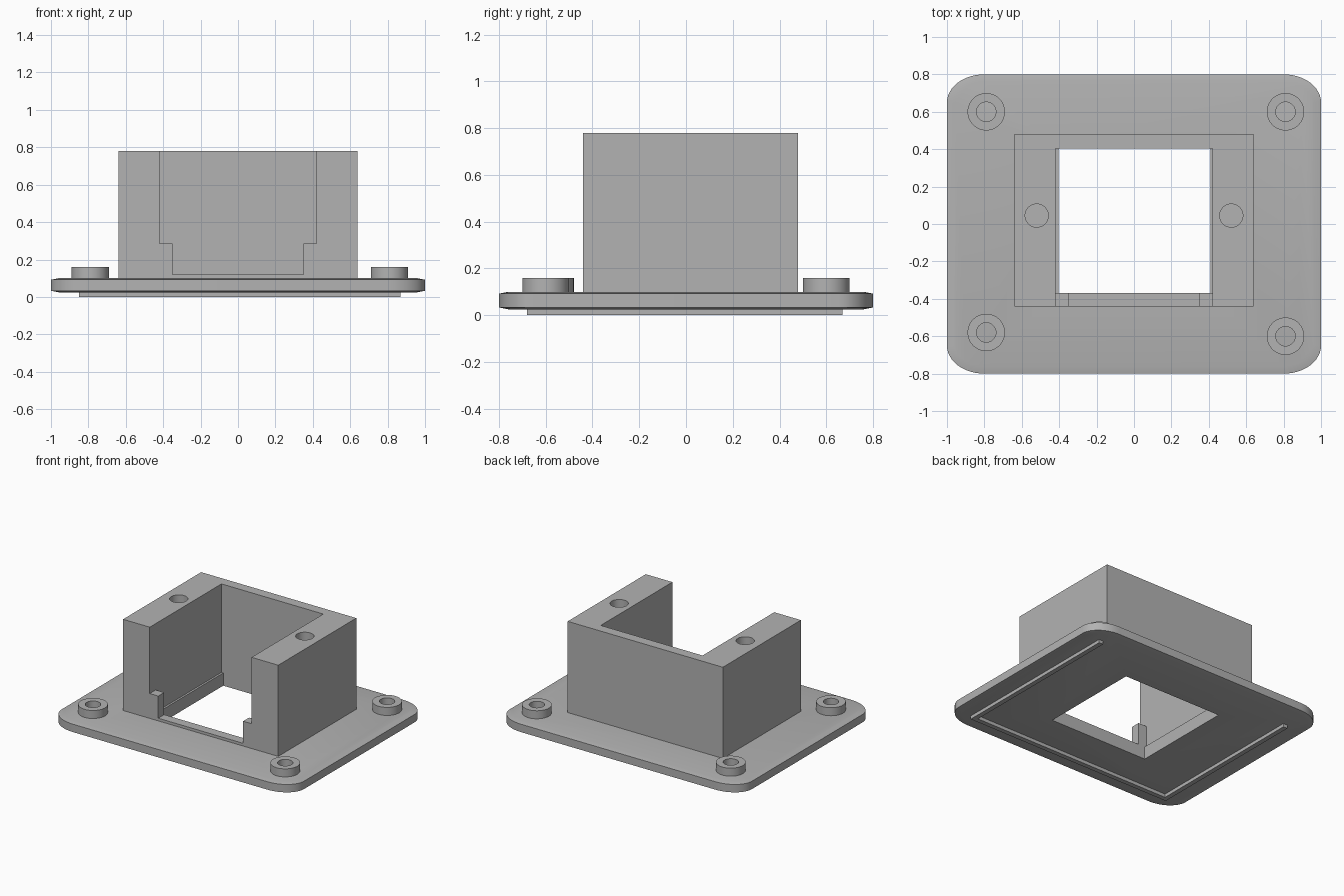
import bpy, bmesh
from math import cos, sin, pi, radians

default = bpy.data.objects.get("Cube")
if default:
    bpy.data.objects.remove(default, do_unlink=True)

grey = bpy.data.materials.new("plain_grey")
grey.use_nodes = True
grey.diffuse_color = (0.45, 0.45, 0.45, 1)
grey.node_tree.nodes["Principled BSDF"].inputs["Base Color"].default_value = (0.45, 0.45, 0.45, 1)


def finish(name, bm):
    bmesh.ops.recalc_face_normals(bm, faces=bm.faces)
    mesh = bpy.data.meshes.new(name)
    bm.to_mesh(mesh)
    bm.free()
    mesh.materials.append(grey)
    obj = bpy.data.objects.new(name, mesh)
    bpy.context.collection.objects.link(obj)
    return obj


def loft(name, rings):
    """Closed solid through a stack of matching outlines."""
    bm = bmesh.new()
    loops = [[bm.verts.new(p) for p in ring] for ring in rings]
    n = len(loops[0])
    for a, b in zip(loops, loops[1:]):
        for i in range(n):
            j = (i + 1) % n
            bm.faces.new((a[i], a[j], b[j], b[i]))
    bm.faces.new(loops[0][::-1])
    bm.faces.new(loops[-1])
    return finish(name, bm)


def box(name, x0, x1, y0, y1, z0, z1):
    corners = [(x0, y0), (x1, y0), (x1, y1), (x0, y1)]
    return loft(name, [[(x, y, z) for x, y in corners] for z in (z0, z1)])


def disc(x, y, r, z, n=40):
    return [(x + r * cos(2 * pi * i / n), y + r * sin(2 * pi * i / n), z) for i in range(n)]


def rounded(inset, z, steps=12):
    """Rectangle outline with elliptical corners."""
    pts = []
    for k, (sx, sy) in enumerate([(1, 1), (-1, 1), (-1, -1), (1, -1)]):
        for i in range(steps + 1):
            a = (k + i / steps) * pi / 2
            pts.append((sx * 0.8 + (0.2 - inset) * cos(a), sy * 0.65 + (0.15 - inset) * sin(a), z))
    return pts


def cut(obj, cutter):
    cutter.hide_render = True
    mod = obj.modifiers.new("cut", 'BOOLEAN')
    mod.operation = 'DIFFERENCE'
    mod.solver = 'EXACT'
    mod.object = cutter
    bpy.context.view_layer.objects.active = obj
    bpy.ops.object.modifier_apply(modifier=mod.name)
    bpy.data.objects.remove(cutter, do_unlink=True)


def smooth(obj):
    bpy.ops.object.select_all(action='DESELECT')
    obj.select_set(True)
    bpy.context.view_layer.objects.active = obj
    bpy.ops.object.shade_smooth_by_angle(angle=radians(30))


def opening():
    return box("opening_cutter", -0.405, 0.41, -0.37, 0.405, -0.5, 0.5)


# Base plate with softened rim and central opening
plate = loft("base_plate", [rounded(0.04, 0.025), rounded(0, 0.033),
                            rounded(0, 0.092), rounded(0.04, 0.1)])
cut(plate, opening())
smooth(plate)

# Housing, open at the front and top
housing = box("housing", -0.64, 0.64, -0.44, 0.48, 0.09, 0.78)
cut(housing, box("cavity_cutter", -0.42, 0.42, -0.37, 0.405, 0.12, 1))
cut(housing, box("front_cutter", -0.42, 0.42, -0.6, -0.2, 0.285, 1))
cut(housing, box("sill_cutter", -0.35, 0.35, -0.6, -0.2, 0.12, 1))
cut(housing, opening())
for side in (-1, 1):
    x = side * 0.52
    cut(housing, loft("screw_cutter", [disc(x, 0.045, 0.062, z) for z in (0.4, 1)]))
smooth(housing)

# Corner bosses with blind holes
for name, x, y in [("back_right", -0.79, 0.6), ("back_left", 0.81, 0.6),
                   ("front_right", -0.79, -0.58), ("front_left", 0.81, -0.6)]:
    boss = loft(name + "_boss", [disc(x, y, 0.1, z) for z in (0.09, 0.16)])
    cut(boss, loft("boss_cutter", [disc(x, y, 0.052, z) for z in (0.1, 0.3)]))
    smooth(boss)

# Raised ridge along three sides of the underside
box("front_ridge", -0.85, 0.87, -0.68, -0.645, 0, 0.03)
box("left_ridge", 0.835, 0.87, -0.645, 0.67, 0, 0.03)
box("right_ridge", -0.85, -0.815, -0.645, 0.6, 0, 0.03)
